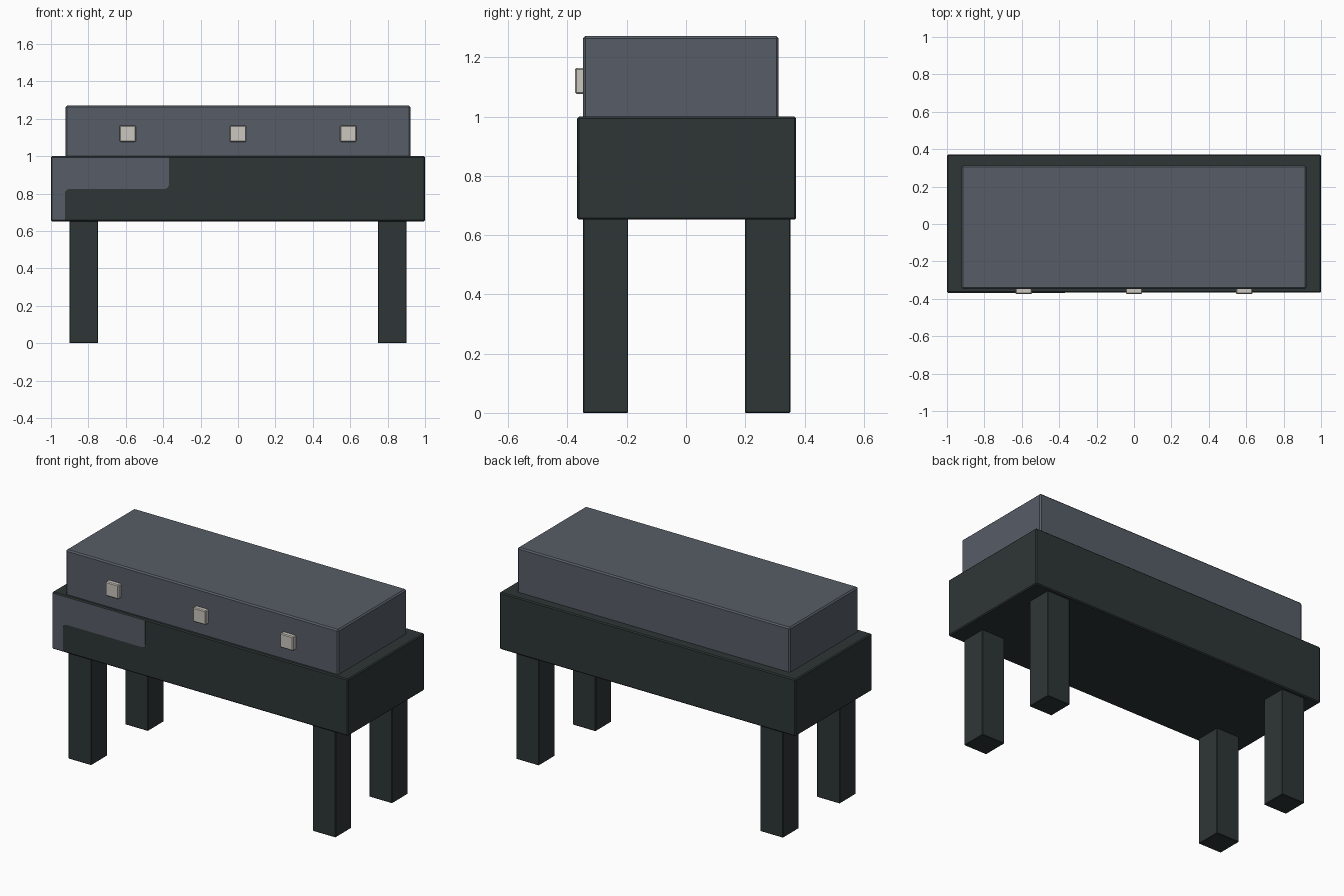
import bpy, bmesh, math

if "Cube" in bpy.data.objects:
    bpy.data.objects.remove(bpy.data.objects["Cube"])


def material(name, rgb):
    m = bpy.data.materials.new(name)
    m.diffuse_color = (*rgb, 1)
    m.use_nodes = True
    m.node_tree.nodes["Principled BSDF"].inputs["Base Color"].default_value = m.diffuse_color
    return m


dark = material("dark green", (0.027, 0.037, 0.036))
slate = material("slate grey", (0.096, 0.110, 0.136))
pale = material("pale grey", (0.597, 0.565, 0.520))


def finish(name, bm, mat):
    bmesh.ops.recalc_face_normals(bm, faces=bm.faces)
    me = bpy.data.meshes.new(name)
    bm.to_mesh(me)
    bm.free()
    me.materials.append(mat)
    ob = bpy.data.objects.new(name, me)
    bpy.context.collection.objects.link(ob)
    return ob


def box(name, x, y, z, mat, bevel):
    """Chamfered box from (min, max) ranges."""
    bm = bmesh.new()
    bmesh.ops.create_cube(bm, size=1)
    for v in bm.verts:
        v.co = [r[0] + (c + 0.5) * (r[1] - r[0]) for c, r in zip(v.co, (x, y, z))]
    bmesh.ops.bevel(bm, geom=bm.edges[:], offset=bevel, segments=1, affect='EDGES')
    return finish(name, bm, mat)


# Lower body and upper case
box("body", (-1, 1), (-0.367, 0.372), (0.652, 1.0), dark, 0.006)
box("upper_case", (-0.921, 0.921), (-0.348, 0.313), (0.99, 1.272), slate, 0.008)

# Four legs
for side, x in (("left", (-0.902, -0.748)), ("right", (0.748, 0.902))):
    for end, y in (("front", (-0.348, -0.195)), ("back", (0.199, 0.352))):
        box(f"{end}_{side}_leg", x, y, (0, 0.66), dark, 0.003)

# Three square knobs on the front of the case
for i, x in enumerate((-0.59, 0, 0.59)):
    box(f"knob_{i + 1}", (x - 0.044, x + 0.044), (-0.375, -0.34), (1.077, 1.164), pale, 0.005)


# L-shaped painted patch on the front of the body, with rounded corners
def arc(cx, cz, r, a0, a1, n=5):
    return [(cx + r * math.cos(math.radians(a0 + (a1 - a0) * i / n)),
             cz + r * math.sin(math.radians(a0 + (a1 - a0) * i / n))) for i in range(n + 1)]


outline = [(-0.994, 0.994), (-0.994, 0.658), (-0.926, 0.658)]
outline += arc(-0.901, 0.800, 0.025, 180, 90)
outline += arc(-0.394, 0.850, 0.025, -90, 0)
outline += [(-0.369, 0.994)]
bm = bmesh.new()
face = bm.faces.new([bm.verts.new((x, -0.3665, z)) for x, z in outline])
ext = bmesh.ops.extrude_face_region(bm, geom=[face], use_keep_orig=True)
for g in ext["geom"]:
    if isinstance(g, bmesh.types.BMVert):
        g.co.y -= 0.0015
finish("front_patch", bm, slate)
